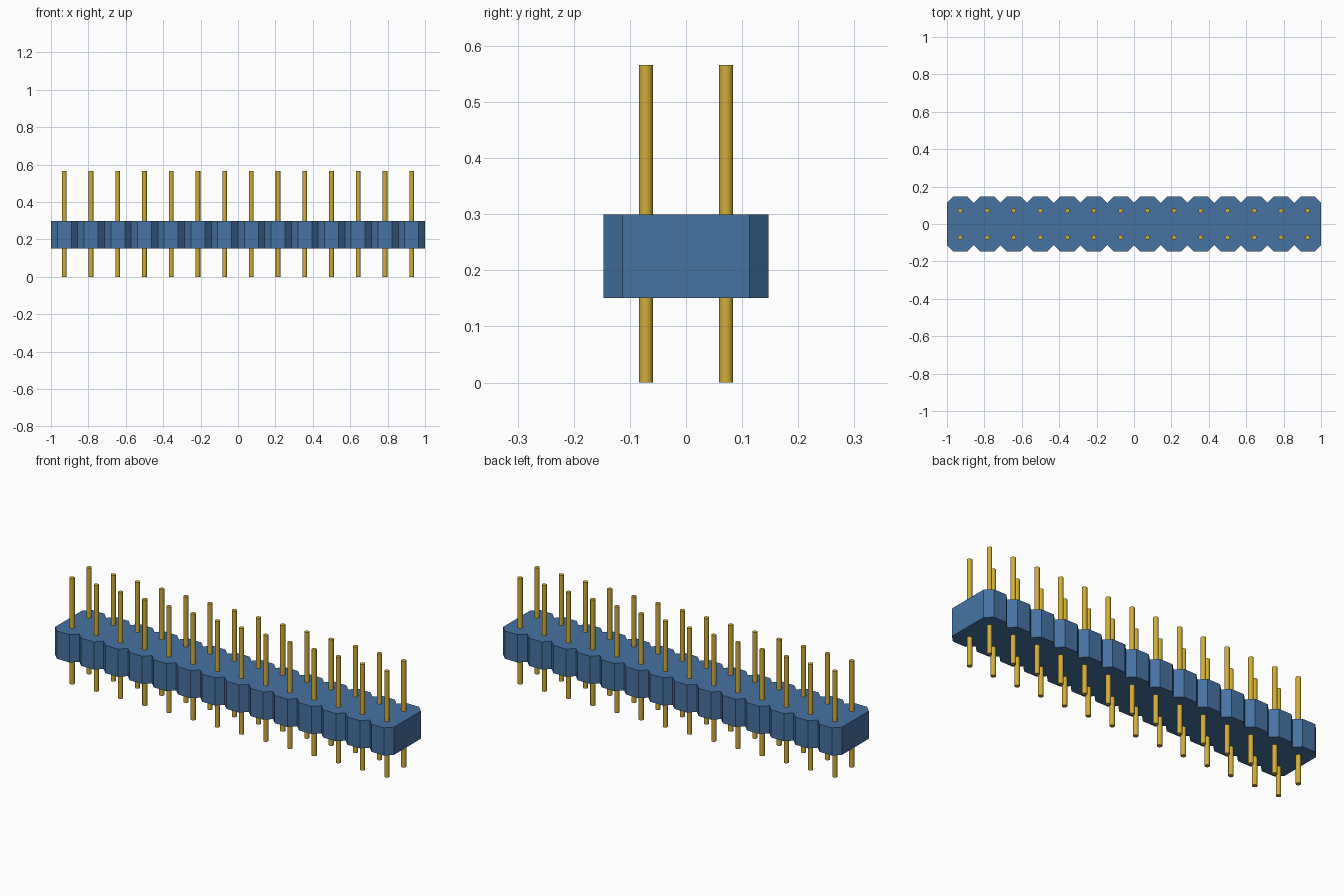
import bpy
import bmesh

cube = bpy.data.objects.get("Cube")
if cube:
    bpy.data.objects.remove(cube, do_unlink=True)

COLUMNS = 14
PITCH = 2 / COLUMNS
HALF_DEPTH = 0.147
CHAMFER = 0.034
BODY_BOTTOM, BODY_TOP = 0.151, 0.299
PIN_RADIUS, PIN_HEIGHT, PIN_SIDES = 0.0125, 0.566, 24


def make_material(name, color):
    mat = bpy.data.materials.new(name)
    mat.use_nodes = True
    mat.diffuse_color = color
    mat.node_tree.nodes["Principled BSDF"].inputs["Base Color"].default_value = color
    return mat


def make_object(name, bm, mat):
    bmesh.ops.recalc_face_normals(bm, faces=bm.faces[:])
    mesh = bpy.data.meshes.new(name)
    bm.to_mesh(mesh)
    bm.free()
    mesh.materials.append(mat)
    obj = bpy.data.objects.new(name, mesh)
    bpy.context.collection.objects.link(obj)
    return obj


blue = make_material("blue plastic", (0.061, 0.171, 0.356, 1))
gold = make_material("gold metal", (0.64, 0.42, 0.04, 1))

# Housing outline: one chamfered bay per column, mirrored to the back
inner = HALF_DEPTH - CHAMFER
front = [(-1, -inner)]
for i in range(COLUMNS):
    x0, x1 = -1 + i * PITCH, -1 + (i + 1) * PITCH
    front += [(x0 + CHAMFER, -HALF_DEPTH), (x1 - CHAMFER, -HALF_DEPTH), (x1, -inner)]
outline = front + [(x, -y) for x, y in reversed(front)]

# Housing: outline extruded upward
bm = bmesh.new()
base = bm.faces.new([bm.verts.new((x, y, BODY_BOTTOM)) for x, y in outline])
top = bmesh.ops.extrude_face_region(bm, geom=[base], use_keep_orig=True)
top_verts = [g for g in top["geom"] if isinstance(g, bmesh.types.BMVert)]
bmesh.ops.translate(bm, verts=top_verts, vec=(0, 0, BODY_TOP - BODY_BOTTOM))
make_object("housing", bm, blue)

# Pins: two rows of round posts through the housing
bm = bmesh.new()
bmesh.ops.create_cone(bm, cap_ends=True, segments=PIN_SIDES, radius1=PIN_RADIUS,
                      radius2=PIN_RADIUS, depth=PIN_HEIGHT)
first_pin = make_object("pin", bm, gold)
bpy.ops.object.select_all(action="DESELECT")
first_pin.select_set(True)
bpy.context.view_layer.objects.active = first_pin
bpy.ops.object.shade_smooth_by_angle()

for row, y in (("front", -PITCH / 2), ("back", PITCH / 2)):
    for i in range(COLUMNS):
        pin = bpy.data.objects.new(f"{row}_pin_{i + 1}", first_pin.data)
        pin.location = (-1 + (i + 0.5) * PITCH, y, PIN_HEIGHT / 2)
        bpy.context.collection.objects.link(pin)
bpy.data.objects.remove(first_pin, do_unlink=True)
